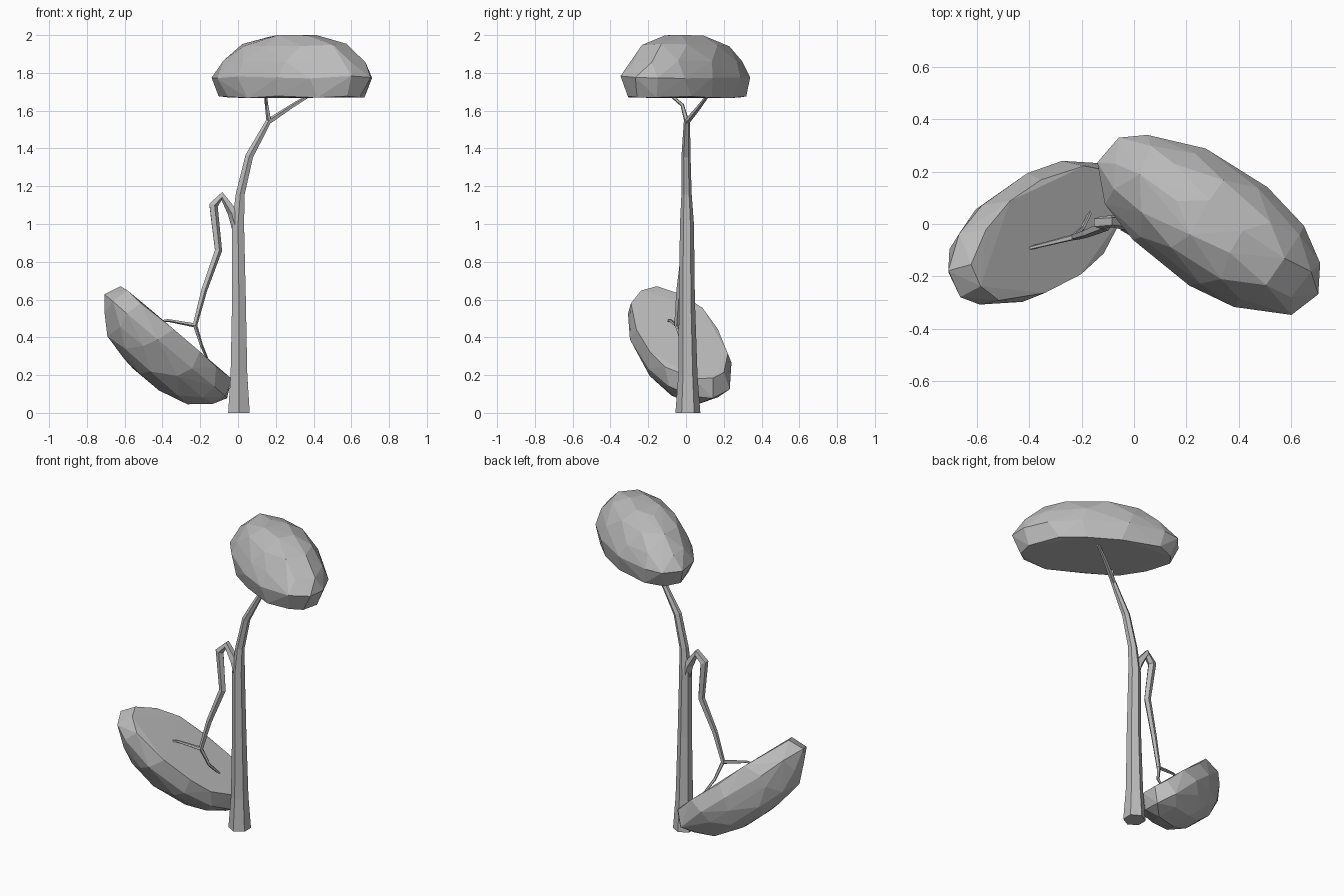
import bpy, bmesh, math, random
from mathutils import Vector, Matrix

cube = bpy.data.objects.get("Cube")
if cube:
    bpy.data.objects.remove(cube, do_unlink=True)

grey = bpy.data.materials.new("plain grey")
grey.use_nodes = True
COLOUR = (0.5, 0.5, 0.5, 1)
grey.diffuse_color = COLOUR
grey.node_tree.nodes["Principled BSDF"].inputs["Base Color"].default_value = COLOUR


def finish(bm, name):
    bmesh.ops.recalc_face_normals(bm, faces=bm.faces)
    mesh = bpy.data.meshes.new(name)
    bm.to_mesh(mesh)
    bm.free()
    mesh.materials.append(grey)
    obj = bpy.data.objects.new(name, mesh)
    bpy.context.collection.objects.link(obj)


def limb(name, path, sides=5):
    """Tapered tube through (x, y, z, radius) points."""
    bm = bmesh.new()
    pts = [Vector(p[:3]) for p in path]
    rings = []
    for i, p in enumerate(pts):
        ways = [(b - a).normalized() for a, b in zip(pts, pts[1:])][max(i - 1, 0):i + 1]
        t = sum(ways, Vector()).normalized()
        side = Vector((0, 1, 0)).cross(t).normalized()
        up = t.cross(side)
        angles = [math.tau * (k + 0.5) / sides for k in range(sides)]
        rings.append([bm.verts.new(p + path[i][3] * (side * math.cos(a) + up * math.sin(a)))
                      for a in angles])
    for low, high in zip(rings, rings[1:]):
        for k in range(sides):
            n = (k + 1) % sides
            bm.faces.new((low[k], low[n], high[n], high[k]))
    bm.faces.new(rings[0])
    bm.faces.new(rings[-1])
    finish(bm, name)


def canopy(name, centre, long_axis, normal, size, seed):
    """Faceted dome with a flat underside; normal points to the domed side."""
    rng = random.Random(seed)
    # radius, height and point count of each ring
    rings = [(0.92, 0.02, 13), (1.01, 0.33, 13), (0.89, 0.58, 11),
             (0.68, 0.83, 9), (0.32, 0.97, 5)]
    bm = bmesh.new()
    for level, (r, h, count) in enumerate(rings):
        for k in range(count):
            a = math.tau * (k + 0.5 * (level > 1)) / count + rng.uniform(-0.09, 0.09)
            rr = r * rng.uniform(0.98, 1.03)
            hh = h + rng.uniform(-0.02, 0.02)
            bm.verts.new((rr * math.cos(a) * size[0], rr * math.sin(a) * size[1], hh * size[2]))
    bmesh.ops.convex_hull(bm, input=bm.verts)
    z = Vector(normal).normalized()
    x = Vector(long_axis).normalized()
    y = z.cross(x).normalized()
    frame = Matrix((y.cross(z), y, z)).transposed().to_4x4()
    bm.transform(Matrix.Translation(centre) @ frame)
    finish(bm, name)


# Trunk leaning towards the upper canopy
limb("trunk", [(0.005, 0.01, 0, 0.066), (0.005, 0.01, 0.2, 0.051), (0.005, 0.005, 0.6, 0.042),
               (0, 0.005, 1.0, 0.037), (0.012, 0.003, 1.16, 0.027),
               (0.06, 0, 1.36, 0.024), (0.165, 0.005, 1.55, 0.016)], 6)
limb("upper_long_twig", [(0.16, 0.005, 1.54, 0.016), (0.28, 0.07, 1.62, 0.012),
                         (0.41, 0.13, 1.7, 0.008)])
limb("upper_short_twig", [(0.165, 0.005, 1.54, 0.014), (0.152, -0.02, 1.63, 0.01),
                          (0.145, -0.09, 1.69, 0.008)])

# Broken branch hanging down to the lower canopy
limb("hanging_branch", [(0, 0.005, 0.97, 0.03), (-0.025, 0.005, 1.06, 0.03),
                        (-0.085, 0.01, 1.15, 0.024), (-0.132, 0.005, 1.1, 0.026),
                        (-0.105, -0.005, 0.86, 0.021), (-0.18, -0.035, 0.65, 0.017),
                        (-0.23, -0.05, 0.46, 0.013)])
limb("lower_long_twig", [(-0.23, -0.05, 0.465, 0.012), (-0.37, -0.085, 0.49, 0.008),
                         (-0.41, -0.095, 0.485, 0.006)])
limb("lower_short_twig", [(-0.23, -0.05, 0.47, 0.012), (-0.195, -0.015, 0.36, 0.009),
                          (-0.165, 0.045, 0.29, 0.007)])

# Leaf masses: one upright, one tipped upside down
canopy("upper_canopy", (0.29, 0, 1.665), (0.82, -0.57, 0), (0, 0, 1), (0.485, 0.24, 0.34), 4)
canopy("lower_canopy", (-0.315, -0.035, 0.425), (0.694, 0.416, -0.586), (-0.645, 0, -0.763),
       (0.45, 0.225, 0.305), 4)
